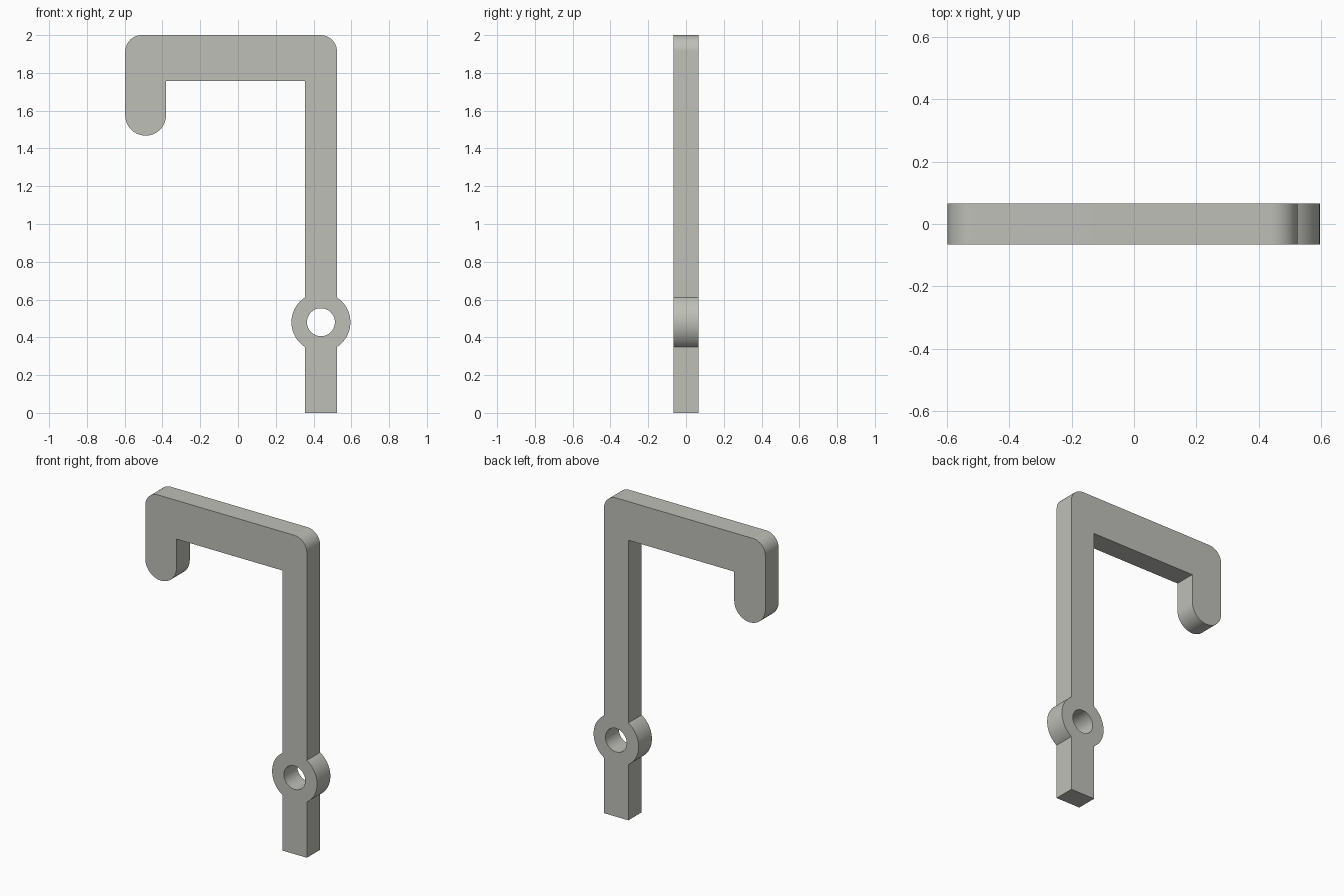
import bpy, bmesh, math

if "Cube" in bpy.data.objects:
    bpy.data.objects.remove(bpy.data.objects["Cube"])

HALF_T = 0.066                      # half thickness along y
XL, XR = -0.597, 0.524              # outer sides of hook and stem
HOOK_IN, STEM_IN = -0.381, 0.354    # inner sides of hook and stem
TOP, BAR_Z = 2.0, 1.757
CORNER = 0.087
RING_X, RING_Z, RING_R, HOLE_R = 0.439, 0.48, 0.156, 0.074
TIP_R = (HOOK_IN - XL) / 2
TIP_Z = 1.468 + TIP_R


def arc(cx, cz, r, a0, a1, n):
    """Points on an arc from angle a0 to a1 in degrees."""
    return [(cx + r * math.cos(math.radians(a0 + (a1 - a0) * i / n)),
             cz + r * math.sin(math.radians(a0 + (a1 - a0) * i / n)))
            for i in range(n + 1)]


# angle at which the ring meets the stem sides
meet = math.degrees(math.acos((XR - STEM_IN) / 2 / RING_R))

# outline, counter-clockwise from the foot of the stem
outline = [(STEM_IN, 0), (XR, 0)]
outline += arc(RING_X, RING_Z, RING_R, -meet, meet, 32)
outline += arc(XR - CORNER, TOP - CORNER, CORNER, 0, 90, 16)
outline += arc(XL + CORNER, TOP - CORNER, CORNER, 90, 180, 16)
outline += arc(XL + TIP_R, TIP_Z, TIP_R, 180, 360, 32)
outline += [(HOOK_IN, BAR_Z), (STEM_IN, BAR_Z)]
outline += arc(RING_X, RING_Z, RING_R, 180 - meet, 180 + meet, 32)
hole = arc(RING_X, RING_Z, HOLE_R, 0, 360, 48)[:-1]

# fill the profile around the hole and extrude it through the thickness
bm = bmesh.new()
for loop in (outline, hole):
    vs = [bm.verts.new((x, -HALF_T, z)) for x, z in loop]
    for a, b in zip(vs, vs[1:] + vs[:1]):
        bm.edges.new((a, b))
bmesh.ops.triangle_fill(bm, use_beauty=True, edges=bm.edges[:], normal=(0, -1, 0))
ext = bmesh.ops.extrude_face_region(bm, geom=bm.faces[:], use_keep_orig=True)
bmesh.ops.translate(bm, vec=(0, 2 * HALF_T, 0),
                    verts=[g for g in ext["geom"] if isinstance(g, bmesh.types.BMVert)])
bmesh.ops.recalc_face_normals(bm, faces=bm.faces[:])

mesh = bpy.data.meshes.new("hook_bracket")
bm.to_mesh(mesh)
bm.free()
bracket = bpy.data.objects.new("hook_bracket", mesh)
bpy.context.collection.objects.link(bracket)

# single warm grey colour
grey = bpy.data.materials.new("warm_grey")
grey.diffuse_color = (0.52, 0.52, 0.485, 1)
grey.use_nodes = True
grey.node_tree.nodes["Principled BSDF"].inputs["Base Color"].default_value = grey.diffuse_color
mesh.materials.append(grey)

bpy.context.view_layer.objects.active = bracket
bracket.select_set(True)
bpy.ops.object.shade_smooth_by_angle(angle=math.radians(30))
